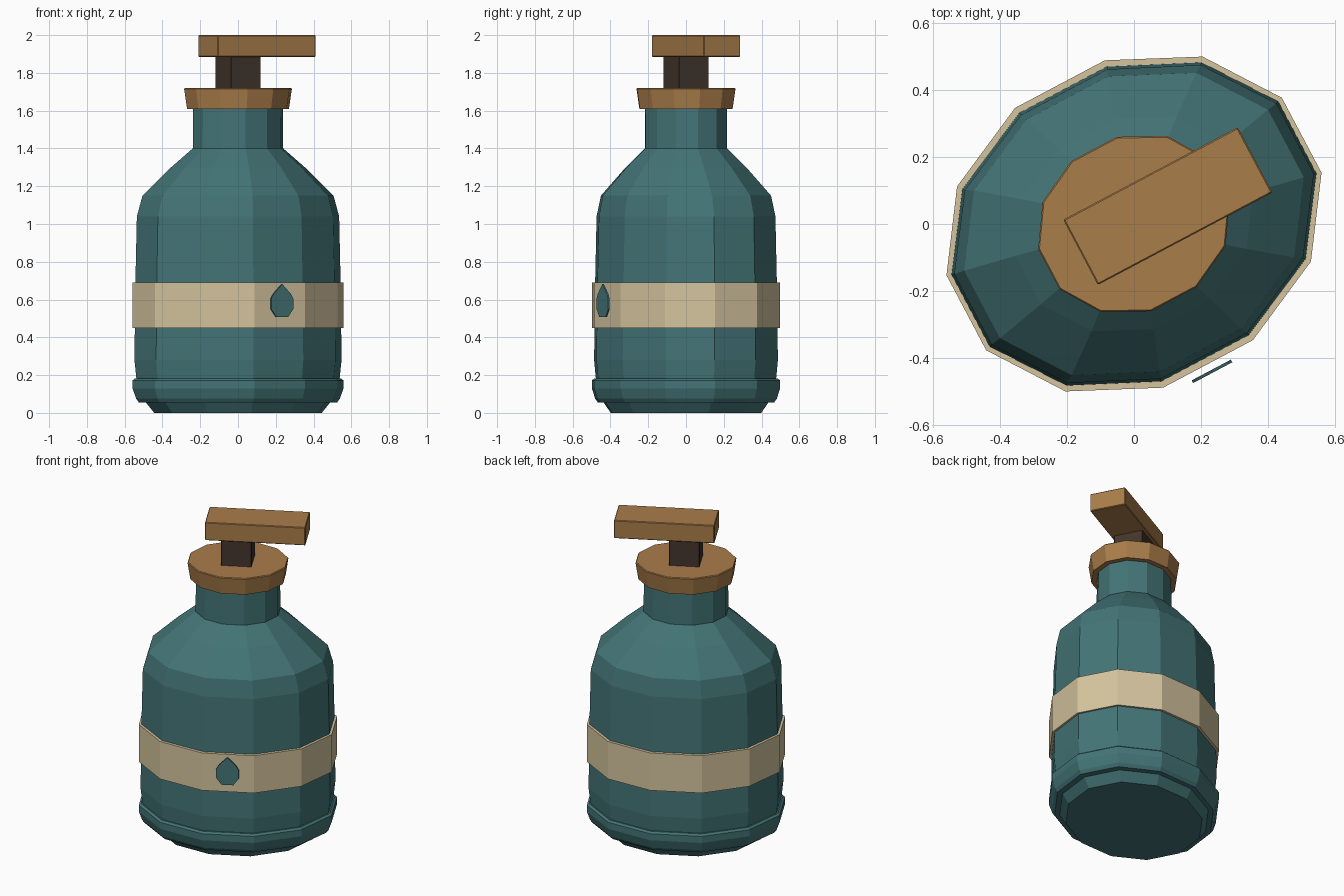
import bpy, bmesh, math
from mathutils import Matrix

cube = bpy.data.objects.get("Cube")
if cube:
    bpy.data.objects.remove(cube, do_unlink=True)

SIDES = 12
TURN = Matrix.Rotation(math.radians(27.9), 4, 'Z')


def material(name, rgb):
    m = bpy.data.materials.new(name)
    m.use_nodes = True
    m.diffuse_color = (*rgb, 1)
    m.node_tree.nodes["Principled BSDF"].inputs["Base Color"].default_value = (*rgb, 1)
    return m


teal = material("teal glass", (0.057, 0.175, 0.182))
cream = material("cream label", (0.66, 0.55, 0.34))
wood = material("warm wood", (0.40, 0.205, 0.068))
dark = material("dark brown", (0.055, 0.036, 0.026))


def finish(bm, name, mat):
    bmesh.ops.recalc_face_normals(bm, faces=bm.faces)
    mesh = bpy.data.meshes.new(name)
    bm.to_mesh(mesh)
    bm.free()
    mesh.materials.append(mat)
    ob = bpy.data.objects.new(name, mesh)
    ob.matrix_world = TURN
    bpy.context.collection.objects.link(ob)
    return ob


def loft(name, profile, mat):
    """Stack twelve-sided oval rings given as (z, half width, half depth)."""
    bm = bmesh.new()
    rings = []
    for z, a, b in profile:
        angles = [(i + 0.5) * math.tau / SIDES for i in range(SIDES)]
        rings.append([bm.verts.new((a * math.cos(t), b * math.sin(t), z)) for t in angles])
    for low, high in zip(rings, rings[1:]):
        for i in range(SIDES):
            j = (i + 1) % SIDES
            bm.faces.new((low[i], low[j], high[j], high[i]))
    bm.faces.new(rings[0])
    bm.faces.new(rings[-1])
    return finish(bm, name, mat)


def box(name, size, centre, mat, bevel):
    bm = bmesh.new()
    bmesh.ops.create_cube(bm, size=1)
    bmesh.ops.scale(bm, vec=size, verts=bm.verts)
    bmesh.ops.translate(bm, vec=centre, verts=bm.verts)
    bmesh.ops.bevel(bm, geom=bm.edges[:], offset=bevel, segments=1, affect='EDGES')
    return finish(bm, name, mat)


# Bottle with rounded foot, sloping shoulder and neck
loft("bottle_body", [
    (0.0, 0.464, 0.392), (0.06, 0.515, 0.43), (0.18, 0.564, 0.465),
    (0.28, 0.575, 0.474), (0.69, 0.57, 0.468), (1.04, 0.562, 0.46),
    (1.15, 0.53, 0.44), (1.3, 0.37, 0.315), (1.4, 0.25, 0.216),
    (1.63, 0.248, 0.214)], teal)

# Raised ring around the foot
loft("base_ring", [
    (0.055, 0.55, 0.455), (0.075, 0.565, 0.47), (0.13, 0.585, 0.488),
    (0.172, 0.585, 0.488), (0.182, 0.572, 0.475)], teal)

# Wrapped label band
loft("label_band", [(0.45, 0.585, 0.488), (0.69, 0.585, 0.488)], cream)

# Collar and pump
loft("collar", [(1.61, 0.281, 0.246), (1.715, 0.297, 0.262), (1.72, 0.293, 0.258)], wood)
box("pump_stem", (0.178, 0.178, 0.18), (0, 0, 1.80), dark, 0.002)
box("pump_head", (0.588, 0.22, 0.115), (0.114, 0, 1.9425), wood, 0.004)

# Droplet plate in front of the label
half = [(0.05, 0.632), (0.066, 0.605), (0.066, 0.55), (0.035, 0.507)]
outline = [(0, 0.682)] + half + [(-x, z) for x, z in reversed(half)]
bm = bmesh.new()
face = bm.faces.new([bm.verts.new((x, -0.501, z)) for x, z in outline])
side = bmesh.ops.extrude_face_region(bm, geom=[face], use_keep_orig=True)
moved = [v for v in side["geom"] if isinstance(v, bmesh.types.BMVert)]
bmesh.ops.translate(bm, vec=(0, 0.009, 0), verts=moved)
finish(bm, "droplet_emblem", teal)
